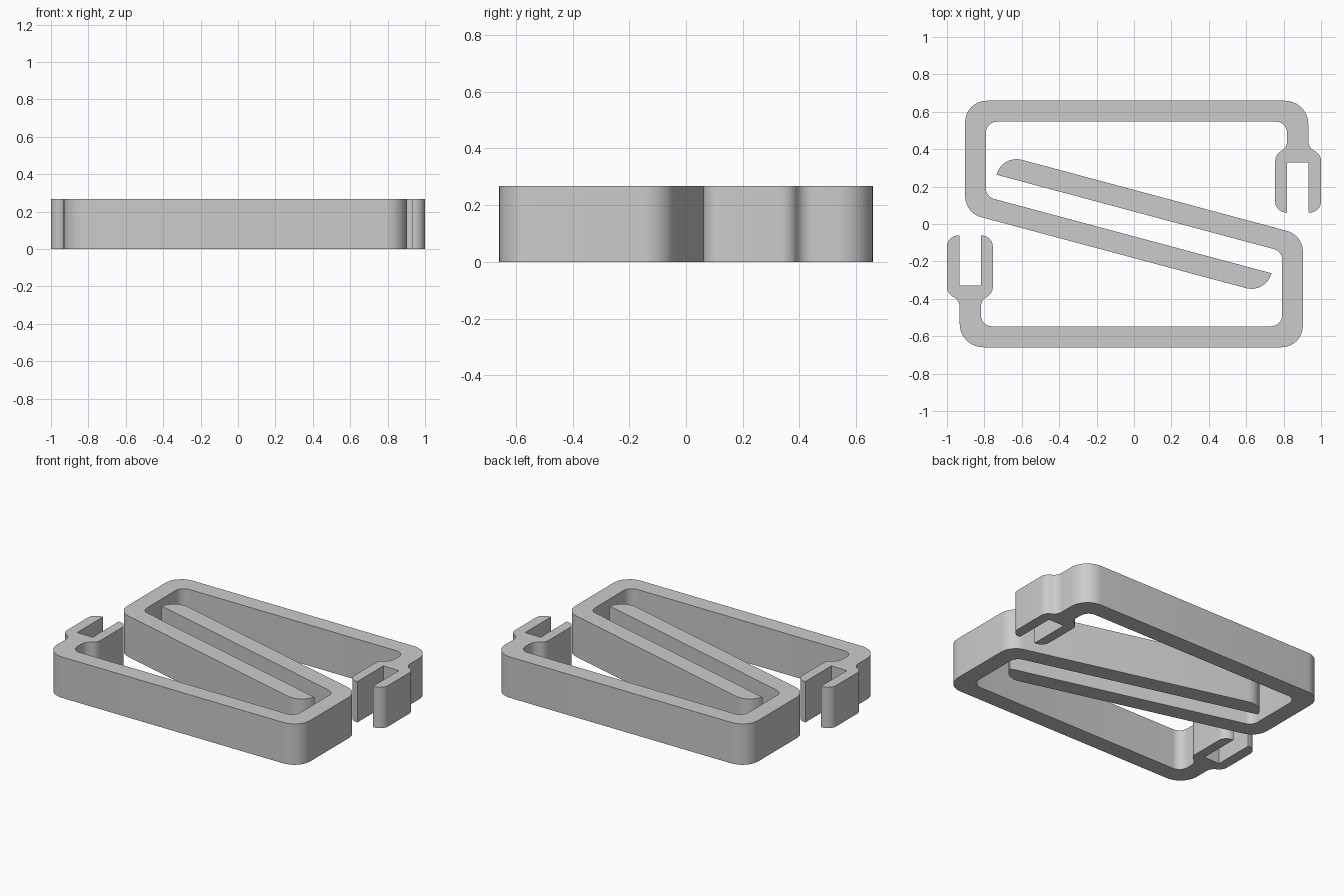
import bpy, bmesh, math
from mathutils import Vector

if "Cube" in bpy.data.objects:
    bpy.data.objects.remove(bpy.data.objects["Cube"])

HEIGHT = 0.267
TAN = math.tan(math.radians(15))

mat = bpy.data.materials.new("plain grey")
mat.diffuse_color = (0.6, 0.6, 0.6, 1)
mat.use_nodes = True
mat.node_tree.nodes["Principled BSDF"].inputs["Base Color"].default_value = mat.diffuse_color


def fillet(corners, steps=10):
    """Round each (x, y, radius) corner of a closed outline."""
    out = []
    n = len(corners)
    for i, (x, y, r) in enumerate(corners):
        p = Vector((x, y))
        if r == 0:
            out.append(p)
            continue
        a = (Vector(corners[i - 1][:2]) - p).normalized()
        b = (Vector(corners[(i + 1) % n][:2]) - p).normalized()
        half = a.angle(b) / 2
        centre = p + (a + b).normalized() * (r / math.sin(half))
        start = p + a * (r / math.tan(half)) - centre
        end = p + b * (r / math.tan(half)) - centre
        sweep = start.angle(end)
        for k in range(steps + 1):
            t = k / steps
            out.append(centre + (start * math.sin((1 - t) * sweep)
                                 + end * math.sin(t * sweep)) / math.sin(sweep))
    # drop coincident neighbours
    return [q for i, q in enumerate(out) if (q - out[i - 1]).length > 1e-4]


def extrude(name, outline, turn):
    bm = bmesh.new()
    face = bm.faces.new([bm.verts.new((p.x * turn, p.y * turn, 0)) for p in outline])
    res = bmesh.ops.extrude_face_region(bm, geom=[face], use_keep_orig=True)
    top = [v for v in res["geom"] if isinstance(v, bmesh.types.BMVert)]
    bmesh.ops.translate(bm, verts=top, vec=(0, 0, HEIGHT))
    bmesh.ops.recalc_face_normals(bm, faces=bm.faces)
    bmesh.ops.triangulate(bm, faces=[f for f in bm.faces if len(f.verts) > 4])
    me = bpy.data.meshes.new(name)
    bm.to_mesh(me)
    bm.free()
    me.materials.append(mat)
    ob = bpy.data.objects.new(name, me)
    bpy.context.collection.objects.link(ob)
    bpy.ops.object.select_all(action='DESELECT')
    ob.select_set(True)
    bpy.context.view_layer.objects.active = ob
    bpy.ops.object.shade_smooth_by_angle(angle=math.radians(30))


def inner(x):   # inner edge of the slanted bar
    return 0.133 - (x + 0.744) * TAN


def outer(x):   # outer edge of the slanted bar
    return inner(x) - 0.116


# hook link: frame, forked clip on the right, slanted free bar below
link = [
    (-0.903, 0.659, 0.115), (0.932, 0.659, 0.125),             # outer top
    (0.932, 0.410, 0.06), (1.0, 0.370, 0.06),                  # clip shoulder
    (1.0, 0.061, 0.06), (0.932, 0.061, 0),                     # right prong
    (0.932, 0.328, 0), (0.819, 0.328, 0),                      # clip slot
    (0.819, 0.061, 0), (0.755, 0.061, 0.06),                   # left prong
    (0.755, 0.370, 0.06), (0.819, 0.410, 0.06),                # clip shoulder
    (0.819, 0.547, 0.06), (-0.792, 0.547, 0.06),               # inner top
    (-0.792, inner(-0.792), 0.06),                             # inner bend
    (0.735, inner(0.735), 0),                                  # bar tip
    (0.706, outer(0.706), 0.1105),                             # rounded tip
    (-0.903, outer(-0.903), 0.115),                            # outer bend
]
outline = fillet(link)

# two interlocking links, the second turned half a revolution
extrude("back_link", outline, 1)
extrude("front_link", outline, -1)
